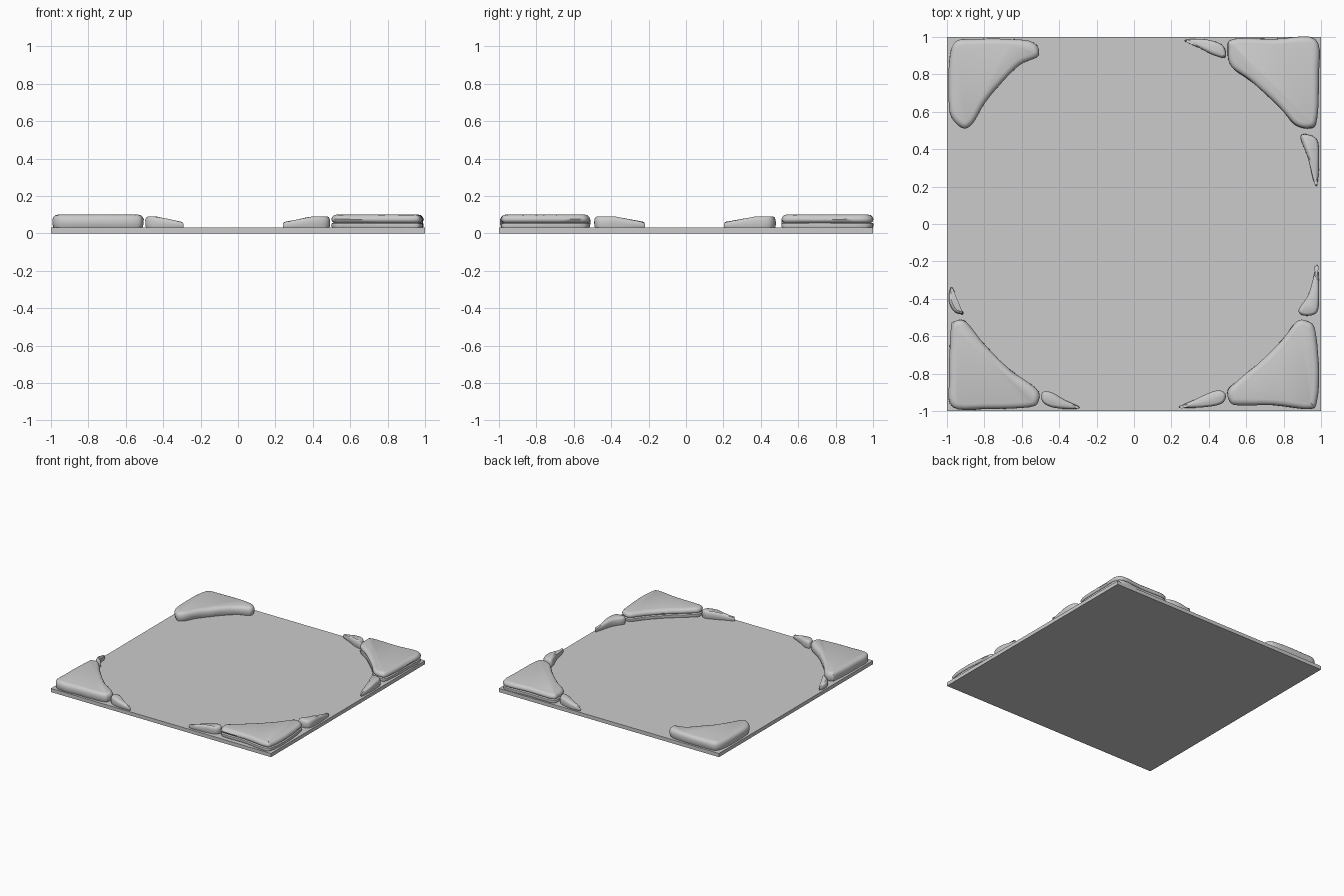
import bpy
import bmesh
import math
from mathutils import Vector, noise

default_cube = bpy.data.objects.get("Cube")
if default_cube:
    bpy.data.objects.remove(default_cube, do_unlink=True)

# One plain stone colour for everything
stone_grey = bpy.data.materials.new("stone_grey")
stone_grey.use_nodes = True
colour = (0.6, 0.6, 0.6, 1)
stone_grey.diffuse_color = colour
stone_grey.node_tree.nodes["Principled BSDF"].inputs["Base Color"].default_value = colour

SLAB_TOP = 0.03


def finish(name, bm, smooth):
    bmesh.ops.recalc_face_normals(bm, faces=bm.faces)
    mesh = bpy.data.meshes.new(name)
    bm.to_mesh(mesh)
    bm.free()
    mesh.materials.append(stone_grey)
    obj = bpy.data.objects.new(name, mesh)
    bpy.context.collection.objects.link(obj)
    if smooth:
        bpy.ops.object.select_all(action="DESELECT")
        obj.select_set(True)
        bpy.context.view_layer.objects.active = obj
        bpy.ops.object.shade_smooth_by_angle(angle=math.radians(50))
    return obj


def smooth_outline(points, steps=5):
    """Closed Catmull-Rom curve through the points, given in hundredths."""
    pts = [Vector(p) / 100 for p in points]
    n = len(pts)
    curve = []
    for i in range(n):
        a, b, c, d = (pts[(i + k - 1) % n] for k in range(4))
        for s in range(steps):
            t = s / steps
            curve.append(0.5 * (2 * b + (c - a) * t + (2 * a - 5 * b + 4 * c - d) * t * t
                                + (3 * b - a - 3 * c + d) * t ** 3))
    return curve


def inward_normals(curve):
    n = len(curve)
    area = sum(curve[i - 1].cross(curve[i]) for i in range(n))
    turn = 1 if area > 0 else -1
    normals = []
    for i in range(n):
        along = (curve[(i + 1) % n] - curve[i - 1]).normalized()
        normals.append(Vector((-along.y, along.x)) * turn)
    return normals


# Stone side profiles: (inset, share of the height)
ROUNDED = [(0.01, -0.1), (0.003, 0.12), (0, 0.35), (0, 0.65),
           (0.006, 0.82), (0.015, 0.94), (0.03, 1)]
LAYERED = [(0.008, -0.1), (0, 0.15), (0.002, 0.33), (0.014, 0.4), (0.005, 0.47),
           (0, 0.65), (0.006, 0.83), (0.015, 0.95), (0.03, 1)]


def stone(name, points, height, profile, inset_scale=1.0, tip=None):
    """Flat-topped rounded stone; it gets lower towards the optional tip."""
    curve = smooth_outline(points)
    normals = inward_normals(curve)
    tip = Vector(tip) / 100 if tip else None
    bm = bmesh.new()
    rings = []
    for inset, share in profile:
        ring = []
        for p, inward in zip(curve, normals):
            top = height
            if tip:
                top *= 0.5 + 0.5 * min(1, (p - tip).length / 0.16)
            rough = noise.noise(Vector((p.x * 9, p.y * 9, share * 2)))
            q = p + inward * (inset * inset_scale + 0.004 * abs(rough) * inset_scale)
            z = SLAB_TOP + top * share + 0.002 * rough
            ring.append(bm.verts.new((q.x, q.y, z)))
        rings.append(ring)
    for low, high in zip(rings, rings[1:]):
        for i in range(len(low)):
            bm.faces.new((low[i - 1], low[i], high[i], high[i - 1]))
    bm.faces.new(rings[0])
    bm.faces.new(rings[-1])
    return finish(name, bm, True)


# Square base slab
bm = bmesh.new()
bmesh.ops.create_cube(bm, size=1)
bmesh.ops.scale(bm, vec=(2, 2, SLAB_TOP), verts=bm.verts)
bmesh.ops.translate(bm, vec=(0, 0, SLAB_TOP / 2), verts=bm.verts)
finish("base_slab", bm, False)

# Large corner stones
corner_stones = {
    "corner_stone_back_right": (ROUNDED, [
        (-99, 64), (-99, 85), (-96, 97), (-85, 99), (-56, 98), (-51, 90),
        (-61, 85), (-72, 74), (-80, 64), (-86, 54), (-91, 51), (-97, 56)]),
    "corner_stone_back_left": (LAYERED, [
        (50, 93), (53, 99), (75, 99), (97, 99), (99, 80), (98, 56),
        (94, 51), (86, 53), (78, 62), (64, 75), (52, 84)]),
    "corner_stone_front_right": (ROUNDED, [
        (-98, -56), (-96, -52), (-90, -52), (-80, -64), (-66, -78), (-52, -88),
        (-51, -95), (-56, -98), (-77, -99), (-97, -98), (-99, -82)]),
    "corner_stone_front_left": (LAYERED, [
        (50, -89), (52, -96), (60, -97), (75, -97), (94, -99), (98, -94), (99, -78),
        (97, -57), (93, -52), (87, -52), (79, -62), (68, -73), (56, -83)]),
}
for name, (profile, outline) in corner_stones.items():
    stone(name, outline, 0.07, profile)

# Small wedge stones beside the corners; the first point is the thin tip
wedge_stones = {
    "wedge_stone_back": [(27, 98), (34, 99), (42, 98), (48, 95), (49, 89), (43, 90), (35, 94)],
    "wedge_stone_left_rear": [(98, 21), (96, 23), (93, 35), (89, 46), (92, 48), (98, 45), (99, 34)],
    "wedge_stone_left_front": [(98, -22), (99, -35), (98, -47), (91, -49), (88, -46), (93, -38), (96, -28)],
    "wedge_stone_front_left": [(24, -98), (32, -94), (44, -89), (49, -91), (47, -96), (37, -98)],
    "wedge_stone_front_right": [(-29, -98), (-37, -94), (-44, -90), (-49, -90), (-49, -95), (-44, -98), (-34, -99)],
    "wedge_stone_right": [(-98, -34), (-96, -36), (-95, -42), (-91, -48), (-96, -47), (-99, -41)],
}
for name, outline in wedge_stones.items():
    stone(name, outline, 0.06, ROUNDED, 0.5, outline[0])
